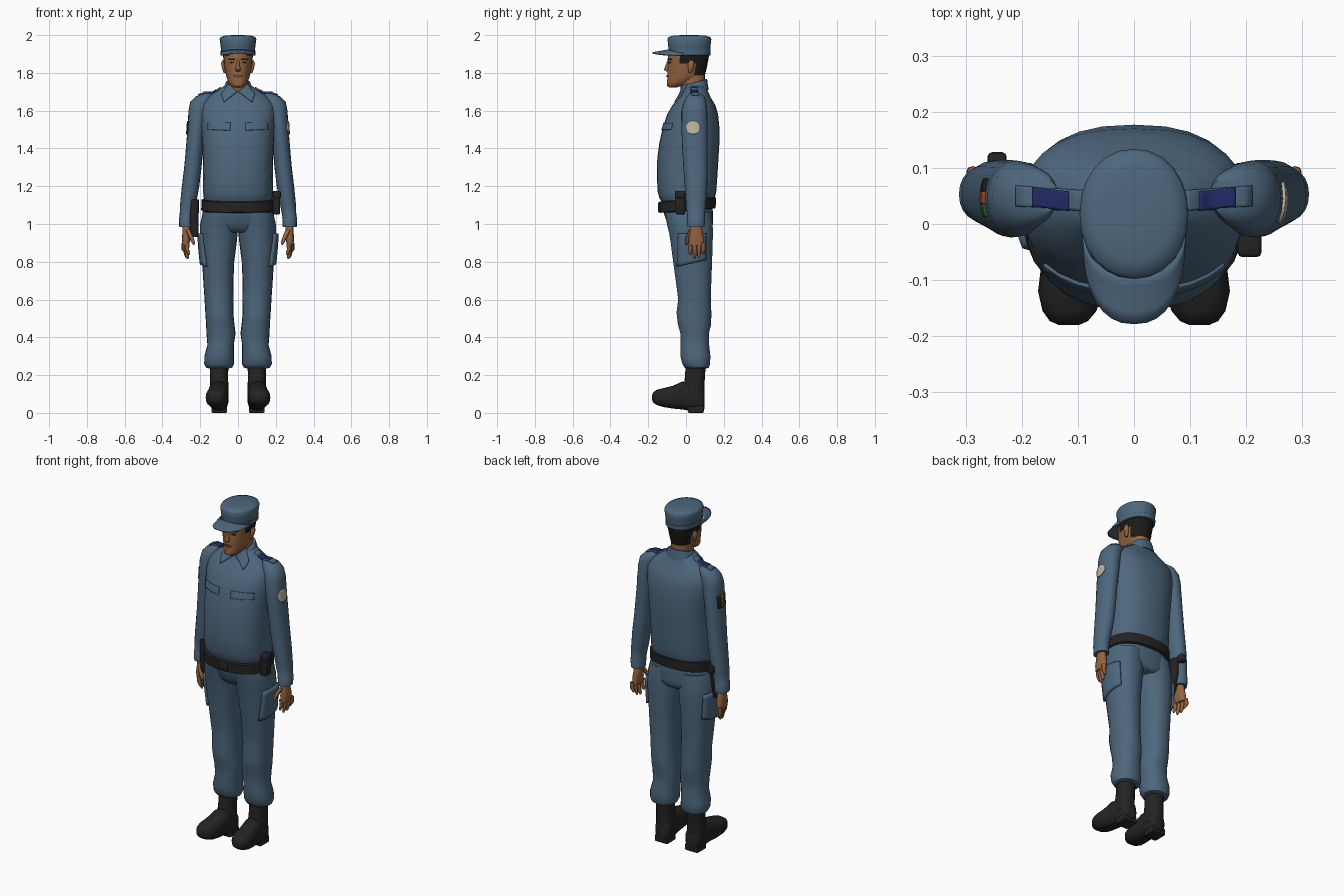
import bpy, bmesh, math
from mathutils import Vector
from mathutils.bvhtree import BVHTree


def material(name, rgb):
    m = bpy.data.materials.new(name)
    m.diffuse_color = (*rgb, 1)
    return m


CLOTH = material("uniform_blue", (0.075, 0.135, 0.205))
SKIN = material("skin_brown", (0.29, 0.125, 0.05))
BLACK = material("leather_black", (0.017, 0.017, 0.017))
HAIR = material("hair_dark", (0.011, 0.010, 0.009))
NAVY = material("navy", (0.016, 0.024, 0.13))
PALE = material("patch_cream", (0.50, 0.48, 0.36))
RED = material("flag_red", (0.35, 0.06, 0.02))
GREEN = material("flag_green", (0.02, 0.09, 0.03))
LIPS = material("lip_brown", (0.17, 0.06, 0.03))


def finish(name, bm, mat, angle=45, fix=True):
    if fix:
        bmesh.ops.recalc_face_normals(bm, faces=bm.faces[:])
    me = bpy.data.meshes.new(name)
    bm.to_mesh(me)
    bm.free()
    me.materials.append(mat)
    for p in me.polygons:
        p.use_smooth = True
    me.set_sharp_from_angle(angle=math.radians(angle))
    ob = bpy.data.objects.new(name, me)
    bpy.context.collection.objects.link(ob)
    return ob


def loft(name, rings, mat, s=1, n=20, p=2.2, axis="z", tilt=0.0, angle=50):
    """Rings are (position, centre x, other centre, radius x, other radius)."""
    bm = bmesh.new()
    loops = []
    for h, cx, c, rx, r in rings:
        loop = []
        for i in range(n):
            a = 2 * math.pi * i / n
            ca, sa = math.cos(a), math.sin(a)
            x = s * (cx + rx * math.copysign(abs(ca) ** (2 / p), ca))
            o = c + r * math.copysign(abs(sa) ** (2 / p), sa)
            co = (x, o, h + tilt * o) if axis == "z" else (x, h, o)
            loop.append(bm.verts.new(co))
        loops.append(loop)
    for a, b in zip(loops, loops[1:]):
        for i in range(n):
            j = (i + 1) % n
            bm.faces.new((a[i], a[j], b[j], b[i]))
    bm.faces.new(loops[0])
    bm.faces.new(loops[-1])
    return finish(name, bm, mat, angle)


def box(name, centre, size, mat, bevel=0.008):
    bm = bmesh.new()
    bmesh.ops.create_cube(bm, size=1)
    for v in bm.verts:
        v.co = Vector(centre) + Vector([v.co[k] * size[k] for k in range(3)])
    bmesh.ops.bevel(bm, geom=bm.edges[:], offset=bevel, segments=2, affect="EDGES", profile=0.5)
    return finish(name, bm, mat)


def plate(name, targets, quad, direction, mat, thick=0.006, n=8, disc=False):
    """Thin plate whose four corners are projected onto the target parts."""
    trees = [BVHTree.FromPolygons([v.co.copy() for v in o.data.vertices],
                                  [tuple(f.vertices) for f in o.data.polygons]) for o in targets]
    a, b, c, d = [Vector(q) for q in quad]
    dirn = Vector(direction)
    bm = bmesh.new()
    grid = []
    for i in range(n + 1):
        row = []
        for j in range(n + 1):
            u, v = 2 * i / n - 1, 2 * j / n - 1
            if disc:
                u, v = u * math.sqrt(1 - v * v / 2), v * math.sqrt(1 - u * u / 2)
            u, v = (u + 1) / 2, (v + 1) / 2
            q = a.lerp(b, u).lerp(d.lerp(c, u), v) - dirn * 0.5
            hits = [h for h in (t.ray_cast(q, dirn) for t in trees) if h[0]]
            if hits:
                co = min(hits, key=lambda h: h[3])[0]
            else:
                co = trees[0].find_nearest(q + dirn * 0.5)[0]
            row.append(bm.verts.new(co - dirn * thick * 0.4))
        grid.append(row)
    for i in range(n):
        for j in range(n):
            bm.faces.new((grid[i][j], grid[i + 1][j], grid[i + 1][j + 1], grid[i][j + 1]))
    ob = finish(name, bm, mat, 50)
    mod = ob.modifiers.new("thickness", "SOLIDIFY")
    mod.thickness, mod.offset = thick, 0
    return ob


# Shirt body, hips, belt
shirt = loft("shirt", [
    (1.11, 0, .008, .172, .132), (1.135, 0, .006, .181, .146), (1.17, 0, .005, .185, .155),
    (1.25, 0, .006, .184, .160), (1.35, 0, .01, .186, .162), (1.43, 0, .018, .19, .159),
    (1.51, 0, .027, .196, .150), (1.58, 0, .035, .20, .135), (1.63, 0, .042, .195, .113),
    (1.67, 0, .046, .165, .085), (1.70, 0, .047, .12, .07), (1.73, 0, .047, .075, .06)],
    CLOTH, n=28, p=2.4)
loft("hips", [(.955, 0, .03, .11, .095), (.975, 0, .028, .16, .112), (1.0, 0, .022, .192, .12),
              (1.06, 0, .012, .188, .13), (1.12, 0, .008, .176, .132)], CLOTH, n=28, p=2.4)
loft("belt", [(1.07, 0, .008, .190, .144), (1.073, 0, .008, .195, .149),
              (1.127, 0, .008, .193, .151), (1.13, 0, .008, .187, .145)],
     BLACK, n=28, p=2.4, tilt=.08, angle=35)
box("buckle", (0, -.142, 1.088), (.06, .012, .052), BLACK, .004)

# Belt equipment
box("pouch", (.203, -.03, 1.113), (.04, .052, .125), BLACK)
box("pouch_flap", (.206, -.03, 1.155), (.042, .058, .04), BLACK)
loft("holster", [(.93, -.228, .03, .015, .025), (.96, -.23, .03, .022, .034),
                 (1.05, -.232, .04, .024, .045), (1.13, -.23, .045, .024, .05)], BLACK, p=3.2)
box("holster_grip", (-.244, .098, 1.125), (.034, .06, .045), BLACK)

# Neck, head and collar
loft("neck", [(1.66, 0, .045, .056, .058), (1.72, 0, .035, .056, .064),
              (1.79, 0, .03, .056, .07)], SKIN)
head = loft("head", [
    (1.722, 0, -.07, .02, .018), (1.73, 0, -.062, .034, .038), (1.75, 0, -.035, .05, .066),
    (1.775, 0, -.006, .06, .092), (1.79, 0, .001, .064, .1), (1.81, 0, .004, .068, .102),
    (1.83, 0, .007, .072, .104), (1.85, 0, .009, .075, .105), (1.87, 0, .011, .077, .108),
    (1.90, 0, .014, .08, .108), (1.94, 0, .016, .078, .104)], SKIN, n=32)
head.data.materials.append(HAIR)
for f in head.data.polygons:
    c = f.center
    if (c.z > 1.775 and c.y > .048) or (c.z > 1.85 and c.y > -.025):
        f.material_index = 1
loft("nose", [(1.868, 0, -.09, .007, .008), (1.84, 0, -.096, .009, .013),
              (1.817, 0, -.099, .015, .018), (1.808, 0, -.094, .011, .012)], SKIN, n=10)
plate("mouth", [head], [(-.024, -.1, 1.777), (.024, -.1, 1.777), (.024, -.1, 1.789),
                        (-.024, -.1, 1.789)], (0, 1, 0), LIPS, .006, 6, True)
for s, side in ((1, "left"), (-1, "right")):
    loft(side + "_ear", [(1.80, .07, .022, .006, .008), (1.82, .075, .025, .009, .014),
                         (1.85, .079, .028, .011, .018), (1.865, .077, .028, .007, .011)],
         SKIN, s, 10)
    for part, z, h, w, mat in (("brow", 1.872, .004, .018, HAIR), ("eye", 1.855, .004, .011, HAIR)):
        plate(side + "_" + part, [head],
              [(s * .034 - w, -.1, z - h), (s * .034 + w, -.1, z - h),
               (s * .034 + w, -.1, z + h), (s * .034 - w, -.1, z + h)], (0, 1, 0), mat, .004, 4, True)
loft("collar", [(1.675, 0, .046, .088, .074), (1.70, 0, .046, .08, .07),
                (1.733, 0, .046, .066, .066), (1.735, 0, .046, .06, .06)], CLOTH, tilt=.3)

# Cap with crown, band and curved peak
loft("cap_crown", [(1.893, 0, .018, .086, .107), (1.915, 0, .018, .089, .110),
                   (1.95, 0, .018, .093, .113), (1.978, 0, .018, .097, .116),
                   (1.990, 0, .018, .092, .110), (1.997, 0, .018, .07, .086),
                   (2.0, 0, .018, .03, .04)], CLOTH, n=24, p=2.1)
loft("cap_band", [(1.892, 0, .018, .088, .109), (1.895, 0, .018, .091, .112),
                  (1.918, 0, .018, .092, .113), (1.920, 0, .018, .089, .110)], CLOTH, n=24, p=2.1, angle=30)
bm = bmesh.new()
rows = []
for k in range(5):
    t = k / 4
    row = []
    for i in range(17):
        a = math.pi * i / 16
        x = .089 * math.copysign(abs(math.cos(a)) ** .85, math.cos(a))
        y = -.015 - math.sin(a) ** .8 * (.072 + .091 * t)
        row.append(bm.verts.new((x, y, 1.922 - .016 * t - 1.8 * x * x)))
    rows.append(row)
for r, q in zip(rows, rows[1:]):
    for i in range(16):
        bm.faces.new((r[i], r[i + 1], q[i + 1], q[i]))
bmesh.ops.remove_doubles(bm, verts=bm.verts[:], dist=.0005)
peak = finish("cap_peak", bm, CLOTH)
mod = peak.modifiers.new("thickness", "SOLIDIFY")
mod.thickness, mod.offset = .007, 0

# Paired limbs and clothing details
for s, side in ((1, "left"), (-1, "right")):
    sleeve = loft(side + "_sleeve", [
        (1.69, .16, .05, .025, .03), (1.675, .18, .05, .045, .048), (1.645, .198, .048, .055, .06),
        (1.60, .209, .045, .053, .068), (1.50, .22, .045, .048, .069), (1.40, .23, .047, .046, .067),
        (1.30, .239, .05, .046, .064), (1.20, .251, .053, .046, .06), (1.10, .265, .053, .042, .053),
        (1.04, .272, .053, .037, .046), (1.035, .273, .053, .039, .048),
        (.985, .274, .053, .037, .045)], CLOTH, s, p=2.1)

    # Hand with fingers and thumb
    loft(side + "_palm", [(1.0, .273, .053, .022, .028), (.96, .273, .054, .021, .034),
                          (.92, .275, .055, .022, .042), (.885, .276, .056, .017, .041)], SKIN, s, 14)
    for k in range(4):
        y, tip = .022 + .023 * k, (.835, .815, .82, .84)[k]
        x = .268 + .006 * k
        loft(f"{side}_finger_{k + 1}", [
            (.90, x, y, .012, .012), (.865, x + .002, y + .001, .011, .011),
            (tip + .012, x - .006, y, .009, .009), (tip, x - .008, y, .004, .004)], SKIN, s, 8)
    loft(side + "_thumb", [(.97, .266, .03, .014, .016), (.935, .25, .012, .013, .014),
                           (.905, .238, .004, .010, .010), (.89, .234, .002, .004, .004)], SKIN, s, 8)

    trouser = loft(side + "_trouser_leg", [
        (1.06, .095, .012, .092, .125), (1.0, .10, .02, .10, .122), (.95, .101, .027, .099, .117),
        (.90, .103, .03, .096, .112), (.80, .105, .035, .085, .104), (.70, .104, .04, .08, .095),
        (.60, .10, .045, .077, .087), (.53, .099, .042, .074, .093), (.47, .094, .045, .075, .089),
        (.42, .09, .046, .077, .076), (.36, .092, .047, .070, .076), (.30, .10, .05, .078, .080),
        (.26, .10, .054, .079, .074), (.24, .10, .057, .07, .065), (.235, .10, .057, .05, .05)],
        CLOTH, s, 22)

    # Boot
    loft(side + "_boot_shaft", [(.07, .10, .045, .05, .052), (.13, .10, .042, .05, .055),
                                (.19, .10, .047, .047, .053), (.26, .10, .052, .05, .053)], BLACK, s)
    loft(side + "_boot_foot", [
        (.097, .098, .06, .03, .04), (.085, .098, .07, .043, .058), (.03, .10, .085, .051, .075),
        (-.02, .104, .092, .053, .074), (-.07, .109, .083, .056, .060), (-.12, .113, .081, .058, .050),
        (-.155, .115, .082, .048, .040), (-.173, .116, .082, .034, .028),
        (-.18, .116, .082, .018, .014)], BLACK, s, 20, 2.6, "y")
    box(side + "_boot_heel", (s * .099, .052, .02), (.084, .084, .04), BLACK, .007)

    # Collar flap, chest flap, cargo pocket
    plate(side + "_collar_flap", [shirt, bpy.data.objects["collar"]],
          [(s * .004, -.03, 1.70), (s * .075, -.06, 1.645), (s * .088, 0, 1.685), (s * .05, 0, 1.74)],
          (0, 1, 0), CLOTH, .01)
    plate(side + "_chest_flap", [shirt],
          [(s * .04, -.1, 1.495), (s * .16, -.1, 1.50), (s * .16, -.1, 1.535), (s * .04, -.1, 1.535)],
          (0, 1, 0), CLOTH, .007)
    plate(side + "_cargo_pocket", [trouser],
          [(s * .2, -.045, .775), (s * .2, .105, .81), (s * .2, .105, .95), (s * .2, -.04, .95)],
          (-s, 0, 0), CLOTH, .016)

    # Shoulder strap and rank slide
    for part, x0, x1, y0, y1, mat, t in (("shoulder_strap", .09, .21, .028, .064, CLOTH, .008),
                                         ("rank_slide", .115, .182, .028, .062, NAVY, .0098)):
        lift = .002 if mat is NAVY else 0
        ob = plate(side + "_" + part, [shirt, sleeve],
                   [(s * x0, y0 - .004, 1.7), (s * x1, y0 + .004, 1.7),
                    (s * x1, y1 + .004, 1.7), (s * x0, y1 - .004, 1.7)], (0, 0, -1), mat, t)
        ob.location.z += lift

    # Sleeve emblems: round patch on one arm, three-band flag on the other
    if s > 0:
        plate("round_patch", [sleeve], [(.27, 0, 1.475), (.27, .075, 1.475), (.27, .075, 1.545),
                                        (.27, 0, 1.545)], (-1, 0, 0), PALE, .006, 8, True)
    else:
        for k, mat in enumerate((GREEN, RED, BLACK)):
            y = .012 + .023 * k
            plate(f"flag_band_{k + 1}", [sleeve],
                  [(-.27, y, 1.475), (-.27, y + .023, 1.475), (-.27, y + .023, 1.545),
                   (-.27, y, 1.545)], (1, 0, 0), mat, .006, 4)
